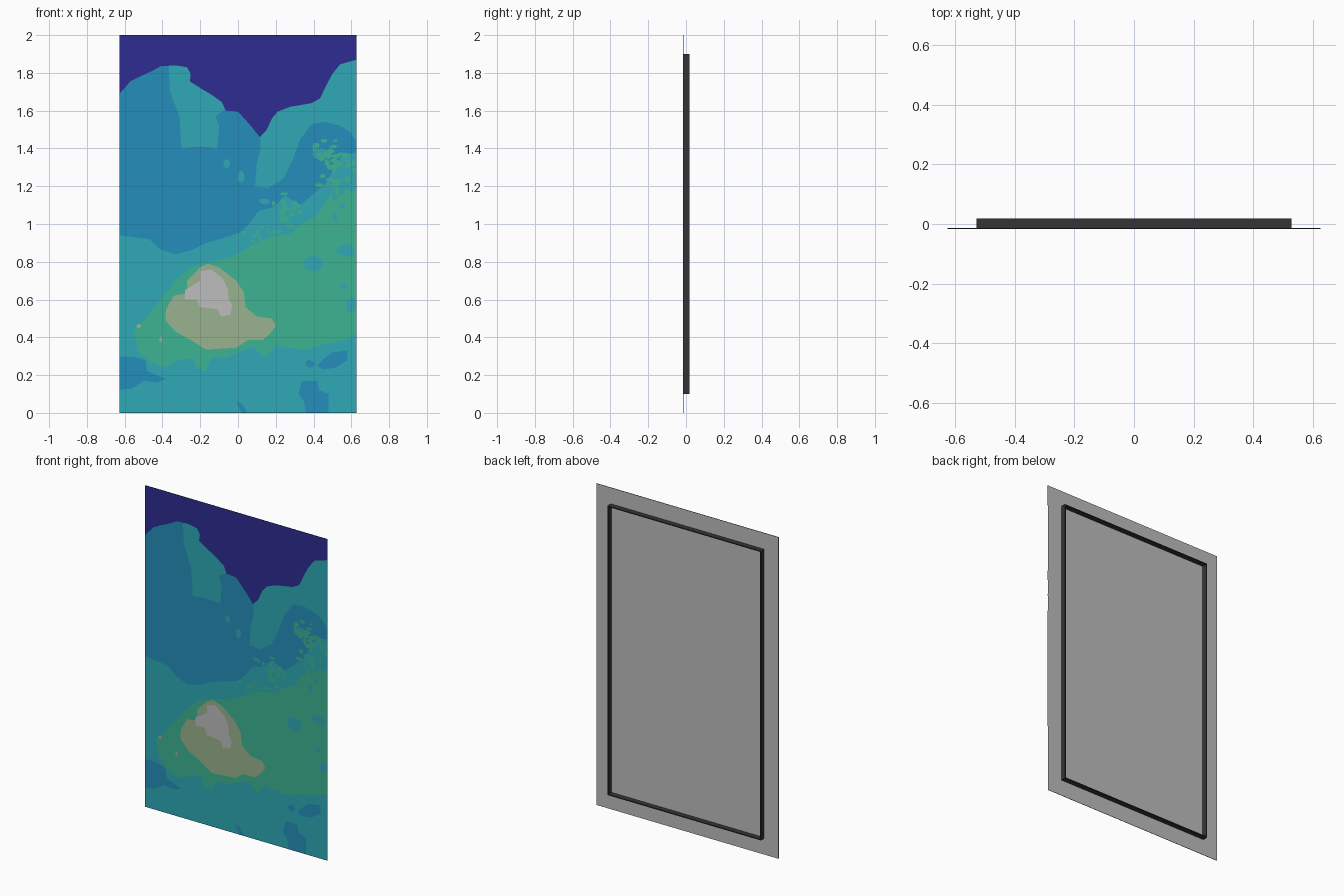
import bpy, bmesh, math, random

random.seed(4)
W, H = 0.627, 2.0          # half width and height of the panel
FRONT, BACK = -0.0165, -0.0142


def mat(name, rgb):
    m = bpy.data.materials.new(name)
    lin = [((c / 255 + 0.055) / 1.055) ** 2.4 for c in rgb]
    m.diffuse_color = (*lin, 1)
    return m


navy = mat("navy", (46, 44, 145))
blue = mat("blue", (36, 143, 187))
teal = mat("teal", (46, 168, 182))
green = mat("green", (61, 180, 146))
tan = mat("sage_tan", (154, 179, 142))
grey = mat("pale_grey", (189, 189, 189))
dark = mat("charcoal", (54, 53, 54))


def make(name, bm, mats):
    me = bpy.data.meshes.new(name)
    bm.to_mesh(me)
    bm.free()
    for m in mats:
        me.materials.append(m)
    ob = bpy.data.objects.new(name, me)
    bpy.context.collection.objects.link(ob)
    return ob


def add_box(bm, x0, x1, y0, y1, z0, z1):
    r = bmesh.ops.create_cube(bm, size=1)
    for v in r["verts"]:
        v.co = ((x0 + x1) / 2 + v.co.x * (x1 - x0),
                (y0 + y1) / 2 + v.co.y * (y1 - y0),
                (z0 + z1) / 2 + v.co.z * (z1 - z0))


def sheet(name, layer, material, outlines):
    """Flat painted patches, each layer a hair in front of the one below."""
    bm = bmesh.new()
    y = FRONT - 0.0003 * layer
    for pts in outlines:
        f = bm.faces.new([bm.verts.new((max(-W, min(W, x)), y, max(0, min(H, z)))) for x, z in pts])
        f.normal_update()
        if f.normal.y > 0:
            f.normal_flip()
    return make(name, bm, [material])


def blob(cx, cz, rx, rz, n=10):
    return [(cx + rx * random.uniform(.85, 1.1) * math.cos(2 * math.pi * i / n),
             cz + rz * random.uniform(.85, 1.1) * math.sin(2 * math.pi * i / n)) for i in range(n)]


def specks(cx, cz, rx, rz, count, size):
    out = []
    for _ in range(count):
        x, z = random.gauss(cx, rx / 2), random.gauss(cz, rz / 2)
        out.append(blob(x, z, size * random.uniform(.5, 1.3), size * random.uniform(.4, 1.0), 6))
    return out


# backing panel: teal front, grey back, dark rim
bm = bmesh.new()
add_box(bm, -W, W, FRONT, BACK, 0, H)
bm.normal_update()
for f in bm.faces:
    f.material_index = 0 if f.normal.y < -.5 else 1 if f.normal.y > .5 else 2
make("panel", bm, [teal, grey, dark])

# thin hanging frame on the back
bm = bmesh.new()
FX, T, Y1 = 0.528, 0.006, 0.018
for s in (-1, 1):
    a, b = sorted((s * FX, s * (FX - T)))
    add_box(bm, a, b, BACK, Y1, 0.1, 1.9)
    c = 1 + s * 0.9
    a, b = sorted((c, c - s * T))
    add_box(bm, -FX + T, FX - T, BACK, Y1, a, b)
make("back_frame", bm, [dark])

# large blue area
blue_main = [(-.627, .94), (-.555, .93), (-.47, .92), (-.41, .865), (-.33, .84), (-.25, .86),
             (-.17, .90), (-.08, .925), (.01, .955), (.06, 1.0), (.11, 1.07), (.19, 1.09),
             (.25, 1.15), (.33, 1.10), (.40, 1.16), (.46, 1.21), (.5, 1.28), (.55, 1.36),
             (.627, 1.38), (.627, 1.44), (.59, 1.49), (.54, 1.52), (.46, 1.54), (.39, 1.53),
             (.33, 1.45), (.29, 1.34), (.24, 1.24), (.16, 1.19), (.09, 1.2), (.10, 1.32),
             (.12, 1.40), (.115, 1.5), (.08, 1.6), (0, 1.7), (-.2, 1.85), (-.4, 1.9), (-.627, 1.8)]
blue_left = [(-.627, .30), (-.55, .295), (-.49, .28), (-.48, .22), (-.38, .18), (-.43, .16),
             (-.5, .17), (-.56, .13), (-.627, .12)]
blue_right = [(.42, .25), (.46, .29), (.5, .32), (.58, .33), (.58, .28), (.52, .24), (.45, .23)]
blue_low = [(.34, .17), (.42, .17), (.43, .12), (.48, .1), (.48, 0), (.36, 0), (.35, .06), (.32, .1)]
blue_sliver = [(-.01, .06), (.02, .05), (.05, 0), (.02, 0)]
sheet("blue_areas", 1, blue,
      [blue_main, blue_left, blue_right, blue_low, blue_sliver, blob(.38, .26, .025, .02)])

# teal patches over the blue
teal_patch = [(-.37, 1.88), (-.36, 1.7), (-.31, 1.57), (-.30, 1.40), (-.2, 1.41), (-.11, 1.40),
              (-.10, 1.52), (-.12, 1.57), (-.06, 1.61), (-.06, 1.7), (-.25, 1.88)]
sheet("teal_patches", 2, teal,
      [teal_patch, blob(-.06, 1.32, .018, .025), blob(.015, 1.25, .02, .035),
       blob(.14, 1.12, .03, .015), blob(.44, 1.37, .05, .03)])

# green area
green_main = [(-.55, .44), (-.49, .50), (-.41, .60), (-.33, .70), (-.25, .77), (-.15, .80),
              (-.05, .82), (.04, .865), (.09, .90), (.17, .93), (.28, .95), (.33, .99),
              (.41, 1.04), (.46, 1.11), (.51, 1.16), (.57, 1.155), (.627, 1.18), (.627, .42),
              (.55, .38), (.44, .36), (.36, .335), (.25, .345), (.2, .36), (.15, .29), (.08, .35),
              (0, .32), (-.06, .29), (-.14, .29), (-.17, .22), (-.22, .24), (-.24, .29),
              (-.32, .28), (-.39, .24), (-.47, .27), (-.53, .33)]
sheet("green_area", 3, green, [green_main])
sheet("green_specks", 3.5, green,
      specks(.5, 1.37, .12, .07, 22, .018) + specks(.54, 1.24, .09, .1, 24, .02)
      + specks(.27, 1.06, .1, .09, 24, .018) + specks(.14, .95, .12, .04, 14, .015))
sheet("teal_spots", 4, teal,
      [blob(.40, .79, .055, .045), blob(.57, .86, .05, .03), blob(.56, .67, .02, .015),
       blob(.6, .57, .03, .04)] + specks(.5, 1.08, .1, .06, 8, .018))

# sage tan area and the pale patch in it
tan_main = [(-.38, .55), (-.34, .62), (-.27, .635), (-.27, .70), (-.2, .77), (-.16, .79),
            (-.1, .77), (-.01, .70), (.03, .64), (.04, .56), (.1, .51), (.18, .5), (.2, .46),
            (.17, .42), (.13, .385), (.05, .385), (-.01, .345), (-.17, .335), (-.24, .38),
            (-.33, .43), (-.385, .49)]
sheet("tan_area", 4, tan, [tan_main, blob(-.525, .46, .012, .012), blob(-.41, .39, .008, .015)])
pale = [(-.28, .65), (-.2, .70), (-.2, .75), (-.14, .76), (-.08, .71), (-.055, .66), (-.05, .60),
        (-.03, .57), (-.04, .52), (-.09, .51), (-.11, .55), (-.2, .56), (-.22, .60), (-.28, .60)]
sheet("pale_patch", 5, grey, [pale])

# navy top with a jagged lower edge
navy_edge = [(-.627, 1.69), (-.57, 1.755), (-.51, 1.785), (-.455, 1.81), (-.41, 1.835), (-.33, 1.84),
             (-.27, 1.83), (-.25, 1.795), (-.255, 1.755), (-.20, 1.72), (-.14, 1.685), (-.085, 1.645),
             (-.065, 1.60), (0, 1.595), (.05, 1.54), (.08, 1.505), (.115, 1.46), (.15, 1.495),
             (.18, 1.56), (.21, 1.595), (.275, 1.62), (.39, 1.64), (.435, 1.665), (.465, 1.73),
             (.50, 1.795), (.54, 1.845), (.627, 1.87)]
sheet("navy_top", 5, navy, [navy_edge + [(W, H), (-W, H)]])
